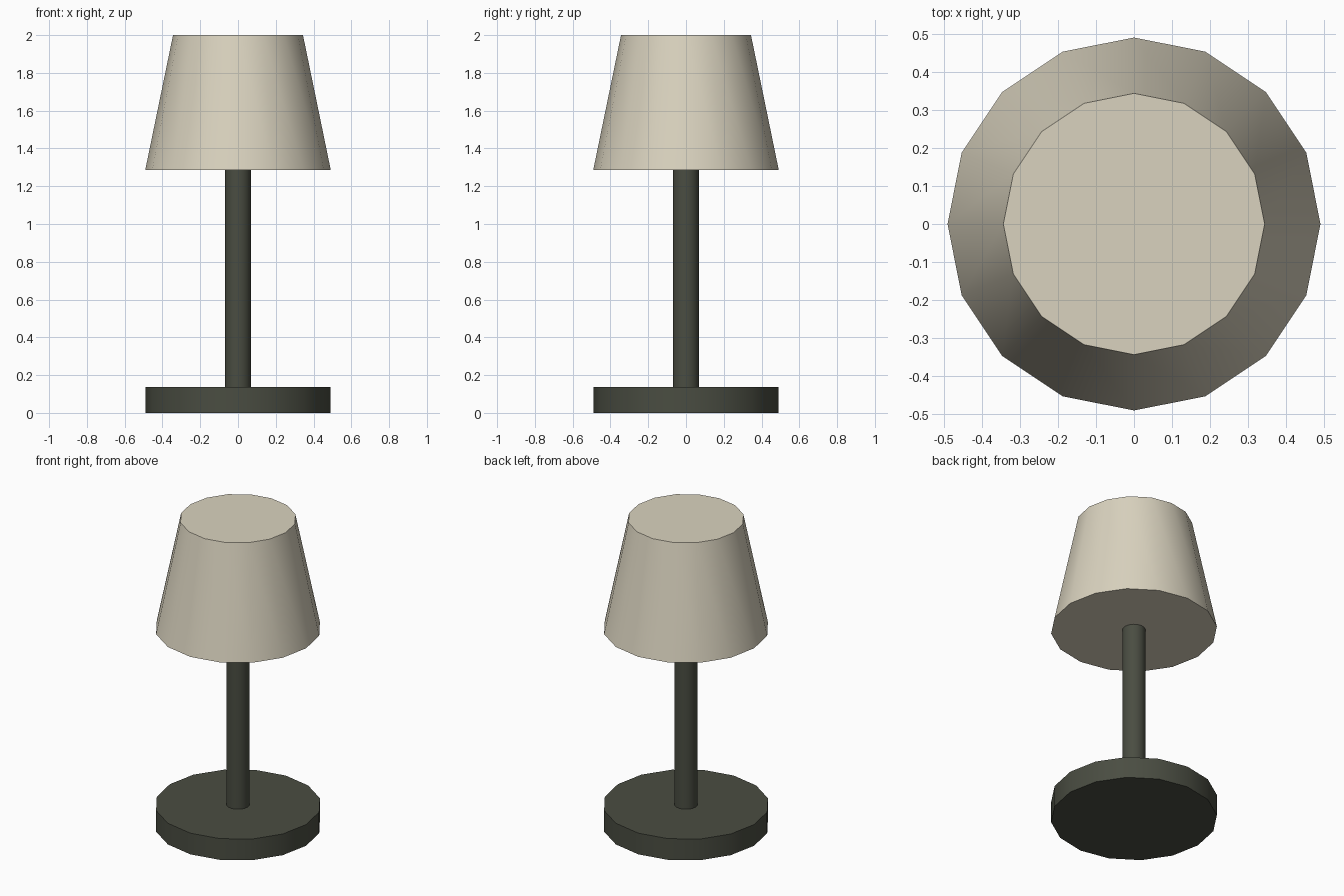
import bpy
from math import radians

if "Cube" in bpy.data.objects:
    bpy.data.objects.remove(bpy.data.objects["Cube"])


def material(name, color):
    mat = bpy.data.materials.new(name)
    mat.diffuse_color = (*color, 1)
    mat.use_nodes = True
    mat.node_tree.nodes["Principled BSDF"].inputs["Base Color"].default_value = mat.diffuse_color
    return mat


def tapered_cylinder(name, r_bottom, r_top, z0, z1, mat):
    bpy.ops.mesh.primitive_cone_add(vertices=16, radius1=r_bottom, radius2=r_top,
                                    depth=z1 - z0, location=(0, 0, (z0 + z1) / 2))
    obj = bpy.context.object
    obj.name = name
    obj.data.materials.append(mat)
    bpy.ops.object.shade_smooth_by_angle(angle=radians(40))
    return obj


dark = material("dark_metal", (0.068, 0.074, 0.054))
cream = material("cream_fabric", (0.70, 0.65, 0.52))

# Round foot, upright pole and closed tapered shade
tapered_cylinder("base", 0.491, 0.491, 0, 0.138, dark)
tapered_cylinder("pole", 0.069, 0.069, 0.13, 1.29, dark)
tapered_cylinder("lamp_shade", 0.491, 0.344, 1.286, 2.0, cream)
